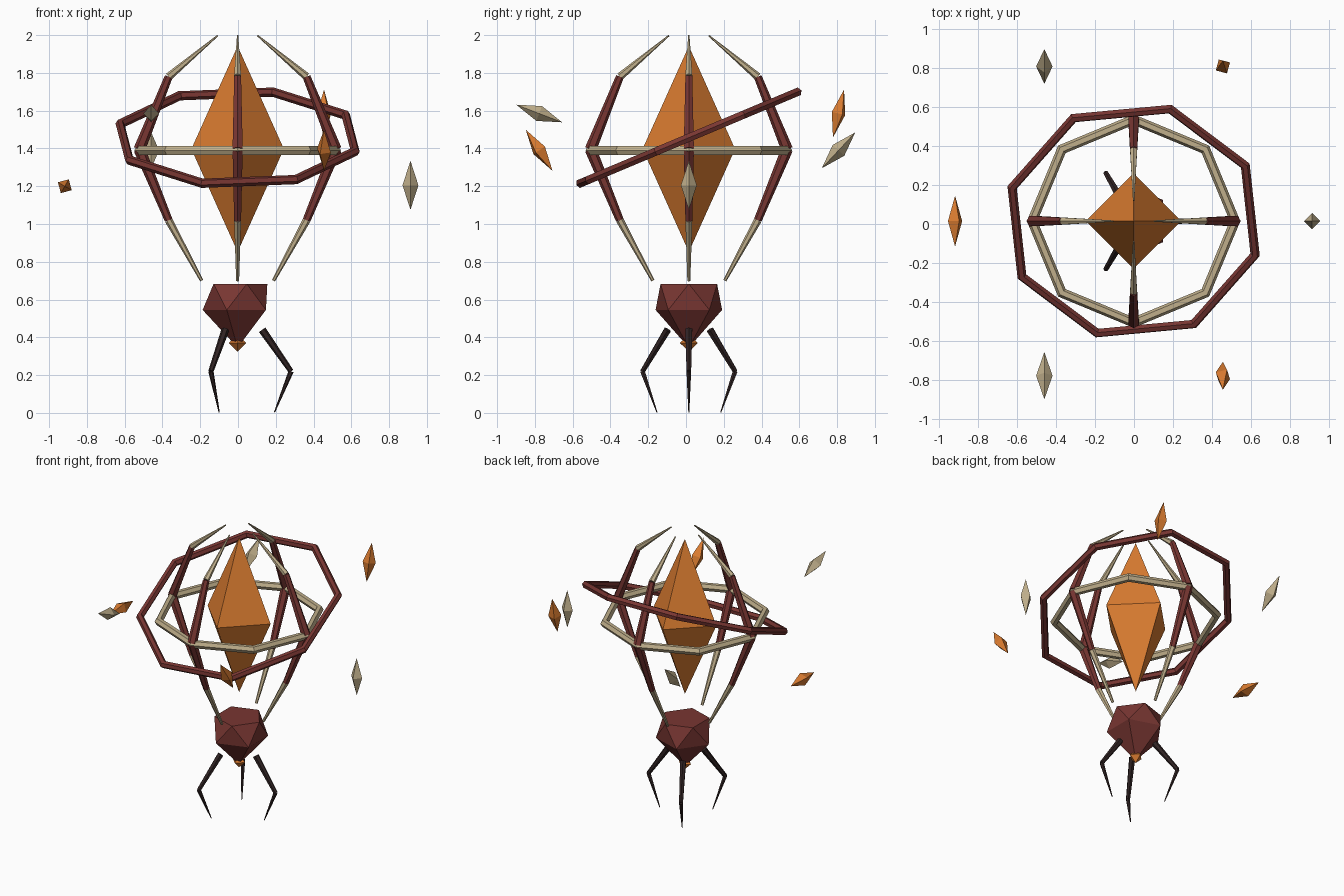
import bpy, bmesh
from math import radians, sin, cos
from mathutils import Vector, Matrix

cube = bpy.data.objects.get("Cube")
if cube:
    bpy.data.objects.remove(cube, do_unlink=True)

CENTRE = Vector((-0.002, 0.015, 0))


def material(name, rgb):
    m = bpy.data.materials.new(name)
    m.use_nodes = True
    m.diffuse_color = (*rgb, 1)
    bsdf = next(n for n in m.node_tree.nodes if n.type == 'BSDF_PRINCIPLED')
    bsdf.inputs["Base Color"].default_value = (*rgb, 1)
    return m


ORANGE = material("amber orange", (0.70, 0.20, 0.03))
BONE = material("bone beige", (0.53, 0.43, 0.26))
RED = material("dark red", (0.19, 0.037, 0.032))
BLACK = material("charred brown", (0.03, 0.017, 0.017))


def finish(name, bm, mat):
    bmesh.ops.recalc_face_normals(bm, faces=bm.faces)
    mesh = bpy.data.meshes.new(name)
    bm.to_mesh(mesh)
    bm.free()
    mesh.materials.append(mat)
    obj = bpy.data.objects.new(name, mesh)
    obj.location = CENTRE
    bpy.context.collection.objects.link(obj)
    return obj


def strut(name, a, b, ra, rb, mat, sides=6):
    """Tapered rod from a to b."""
    a, b = Vector(a), Vector(b)
    bm = bmesh.new()
    turn = (b - a).to_track_quat('Z', 'Y').to_matrix().to_4x4()
    bmesh.ops.create_cone(bm, cap_ends=True, segments=sides, radius1=ra, radius2=rb,
                          depth=(b - a).length,
                          matrix=Matrix.Translation((a + b) / 2) @ turn)
    return finish(name, bm, mat)


def crystal(name, centre, width, height, mat, tilt=0, spin=0):
    """Stretched octahedron: width and height are half sizes."""
    bm = bmesh.new()
    ring = [bm.verts.new((width * cos(radians(a)), width * sin(radians(a)), 0))
            for a in range(0, 360, 90)]
    for z in (height, -height):
        tip = bm.verts.new((0, 0, z))
        for i in range(4):
            bm.faces.new((ring[i], ring[(i + 1) % 4], tip))
    bm.transform(Matrix.Translation(centre) @ Matrix.Rotation(radians(tilt), 4, 'X')
                 @ Matrix.Rotation(radians(spin), 4, 'Z'))
    return finish(name, bm, mat)


def ring(name, radius, tube, z, mat, tilt=0, spin=0):
    """Eight-cornered ring with a six-sided tube."""
    bm = bmesh.new()
    loops = []
    for i in range(8):
        a = radians(45 * i)
        loop = []
        for j in range(6):
            t = radians(60 * j)
            r = radius + tube * cos(t)
            loop.append(bm.verts.new((r * cos(a), r * sin(a), tube * sin(t))))
        loops.append(loop)
    for i in range(8):
        p, q = loops[i], loops[(i + 1) % 8]
        for j in range(6):
            k = (j + 1) % 6
            bm.faces.new((p[j], q[j], q[k], p[k]))
    bm.transform(Matrix.Translation((0, 0, z)) @ Matrix.Rotation(radians(tilt), 4, 'X')
                 @ Matrix.Rotation(radians(spin), 4, 'Z'))
    return finish(name, bm, mat)


def polar(angle, r, z):
    return (r * cos(radians(angle)), r * sin(radians(angle)), z)


# Central crystal and the two rings around it
crystal("core_crystal", (0, 0, 1.397), 0.245, 0.545, ORANGE)
ring("level_ring", 0.52, 0.027, 1.39, BONE)
ring("tilted_ring", 0.65, 0.025, 1.457, RED, tilt=22.8, spin=-16.7)

# Four cage ribs: (radius, height, thickness) from bottom tip to top tip
RIB = [(0.19, 0.70, 0.009), (0.365, 1.02, 0.021), (0.52, 1.395, 0.031),
       (0.365, 1.78, 0.021), (0.105, 1.998, 0.004)]
PIECES = [("lower_tip", BONE), ("lower_rib", RED), ("upper_rib", RED), ("upper_tip", BONE)]
for n in range(4):
    for (part, mat), p, q in zip(PIECES, RIB, RIB[1:]):
        strut(f"{part}_{n + 1}", polar(90 * n, *p[:2]), polar(90 * n, *q[:2]),
              p[2], q[2], mat)

# Faceted base with a flat top, drawn down to a point
bm = bmesh.new()
bmesh.ops.create_icosphere(bm, subdivisions=1, radius=0.207)
for v in bm.verts:
    if v.co.z > 0:
        v.co.x *= 0.85
        v.co.y *= 0.85
        v.co.z = 0.683
    else:
        v.co.z = 0.545 if v.co.z > -0.15 else 0.345
finish("faceted_base", bm, RED)
crystal("base_gem", (0, 0, 0.37), 0.047, 0.046, ORANGE)

# Three bent claws
for n in range(3):
    a = 120 * n
    hip, knee, toe = polar(a, 0.13, 0.44), polar(a, 0.283, 0.22), polar(a, 0.195, 0.003)
    strut(f"claw_upper_{n + 1}", hip, knee, 0.021, 0.014, BLACK)
    strut(f"claw_lower_{n + 1}", knee, toe, 0.014, 0.003, BLACK)

# Six floating shards: (height, tilt), bone and amber in turn
SHARDS = [(1.205, 0), (1.585, -13), (1.39, -43), (1.20, -90), (1.585, -111), (1.39, -147)]
for n, (z, tilt) in enumerate(SHARDS):
    amber = n % 2
    crystal(f"shard_{n + 1}", polar(60 * n, 0.915, z), 0.042, 0.13,
            ORANGE if amber else BONE, tilt, 30 * amber)
